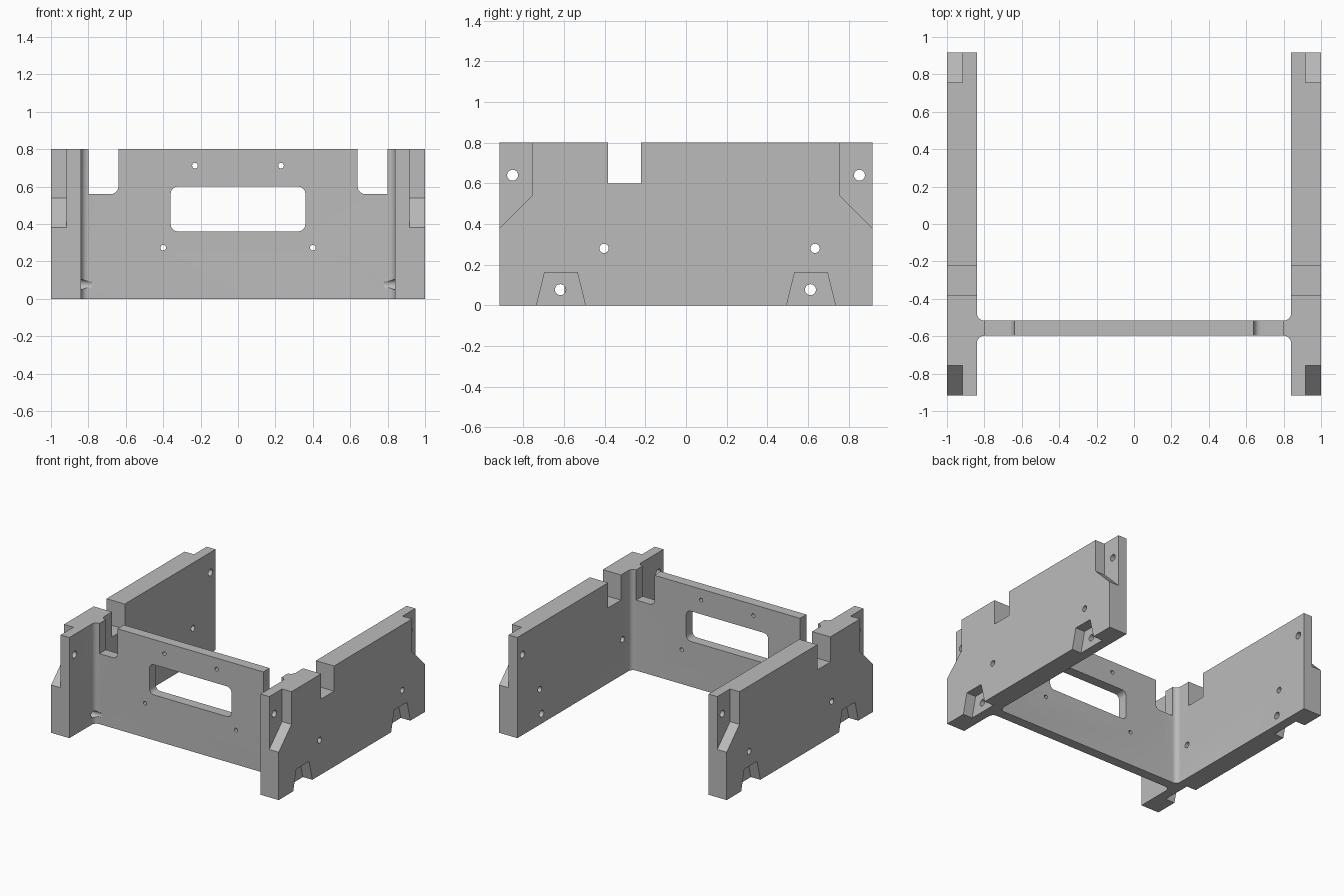
import bpy, bmesh
from math import cos, sin, radians, pi

if "Cube" in bpy.data.objects:
    bpy.data.objects.remove(bpy.data.objects["Cube"], do_unlink=True)

grey = bpy.data.materials.new("plain_grey")
grey.use_nodes = True
grey.diffuse_color = (0.5, 0.5, 0.5, 1)
grey.node_tree.nodes["Principled BSDF"].inputs["Base Color"].default_value = (0.5, 0.5, 0.5, 1)

HALF_Y, HEIGHT = 0.917, 0.8
INNER = 0.84                       # inner face of the side walls
FRONT, BACK = -0.597, -0.517       # faces of the cross panel
FILLET = 0.04


def arc(cx, cy, r, start, end, steps=8):
    angles = [radians(start + (end - start) * i / steps) for i in range(steps + 1)]
    return [(cx + r * cos(a), cy + r * sin(a)) for a in angles]


def circle(cx, cy, r, steps=24):
    return [(cx + r * cos(2 * pi * i / steps), cy + r * sin(2 * pi * i / steps))
            for i in range(steps)]


def add_prism(bm, outline, axis, lo, hi):
    """Extrude a flat outline along one axis."""
    def place(p, d):
        return {"x": (d, *p), "y": (p[0], d, p[1]), "z": (*p, d)}[axis]
    low = [bm.verts.new(place(p, lo)) for p in outline]
    high = [bm.verts.new(place(p, hi)) for p in outline]
    bm.faces.new(low[::-1])
    bm.faces.new(high)
    n = len(outline)
    for i in range(n):
        j = (i + 1) % n
        bm.faces.new((low[i], low[j], high[j], high[i]))


def make_object(name, bm):
    bmesh.ops.recalc_face_normals(bm, faces=bm.faces)
    mesh = bpy.data.meshes.new(name)
    bm.to_mesh(mesh)
    bm.free()
    obj = bpy.data.objects.new(name, mesh)
    bpy.context.collection.objects.link(obj)
    mesh.materials.append(grey)
    return obj


def cut(target, cutter):
    cutter.hide_render = True
    mod = target.modifiers.new("cut", "BOOLEAN")
    mod.operation, mod.solver, mod.object = "DIFFERENCE", "EXACT", cutter
    bpy.context.view_layer.objects.active = target
    bpy.ops.object.modifier_apply(modifier=mod.name)
    bpy.data.objects.remove(cutter, do_unlink=True)


# Side walls and cross panel in one plan outline, with filleted inner corners
right_half = (arc(INNER - FILLET, FRONT - FILLET, FILLET, 90, 0)
              + [(INNER, -HALF_Y), (1, -HALF_Y), (1, HALF_Y), (INNER, HALF_Y)]
              + arc(INNER - FILLET, BACK + FILLET, FILLET, 0, -90))
left_half = [(-x, y) for x, y in reversed(right_half)]
bm = bmesh.new()
add_prism(bm, right_half + left_half, "z", 0, HEIGHT)
frame = make_object("bracket_frame", bm)

# Pockets, slots and the window
bm = bmesh.new()
window = (arc(0.32, 0.56, 0.04, 0, 90) + arc(-0.32, 0.56, 0.04, 90, 180)
          + arc(-0.32, 0.40, 0.04, 180, 270) + arc(0.32, 0.40, 0.04, 270, 360))
add_prism(bm, window, "y", -0.65, -0.45)
for s in (-1, 1):
    # slot in the panel next to each wall
    slot = [(0.8, 0.9), (0.8, 0.56)] + arc(0.68, 0.60, 0.04, 270, 180) + [(0.64, 0.9)]
    add_prism(bm, [(s * x, z) for x, z in slot], "y", -0.65, -0.45)
    # open notch in the top of each wall
    notch = [(-0.383, 0.6), (-0.222, 0.6), (-0.222, 0.9), (-0.383, 0.9)]
    add_prism(bm, notch, "x", s * 0.82, s * 1.1)
    for e in (-1, 1):
        # corner recess with a sloping floor
        recess = [(0.757, 0.9), (0.757, 0.54), (0.957, 0.34), (0.957, 0.9)]
        add_prism(bm, [(e * y, z) for y, z in recess], "x", s * 0.917, s * 1.1)
        # tapered foot recess
        foot = [(0.485, -0.04), (0.535, 0.162), (0.695, 0.162), (0.745, -0.04)]
        add_prism(bm, [(e * y, z) for y, z in foot], "x", s * 0.917, s * 1.1)
cut(frame, make_object("pocket_cutter", bm))

# Screw holes
bm = bmesh.new()
for s in (-1, 1):
    for x, z in ((0.23, 0.712), (0.4, 0.273)):
        add_prism(bm, circle(s * x, z, 0.015), "y", -0.7, -0.4)
    for y, z, r in ((-0.853, 0.64, 0.027), (0.853, 0.64, 0.027),
                    (-0.403, 0.28, 0.023), (0.635, 0.28, 0.023),
                    (-0.618, 0.077, 0.027), (0.612, 0.077, 0.027)):
        add_prism(bm, circle(y, z, r), "x", s * 0.78, s * 1.1)
cut(frame, make_object("hole_cutter", bm))

# Smooth the fillets and holes, keep the edges sharp
bpy.ops.object.select_all(action="DESELECT")
frame.select_set(True)
bpy.context.view_layer.objects.active = frame
bpy.ops.object.shade_smooth_by_angle(angle=radians(30))
